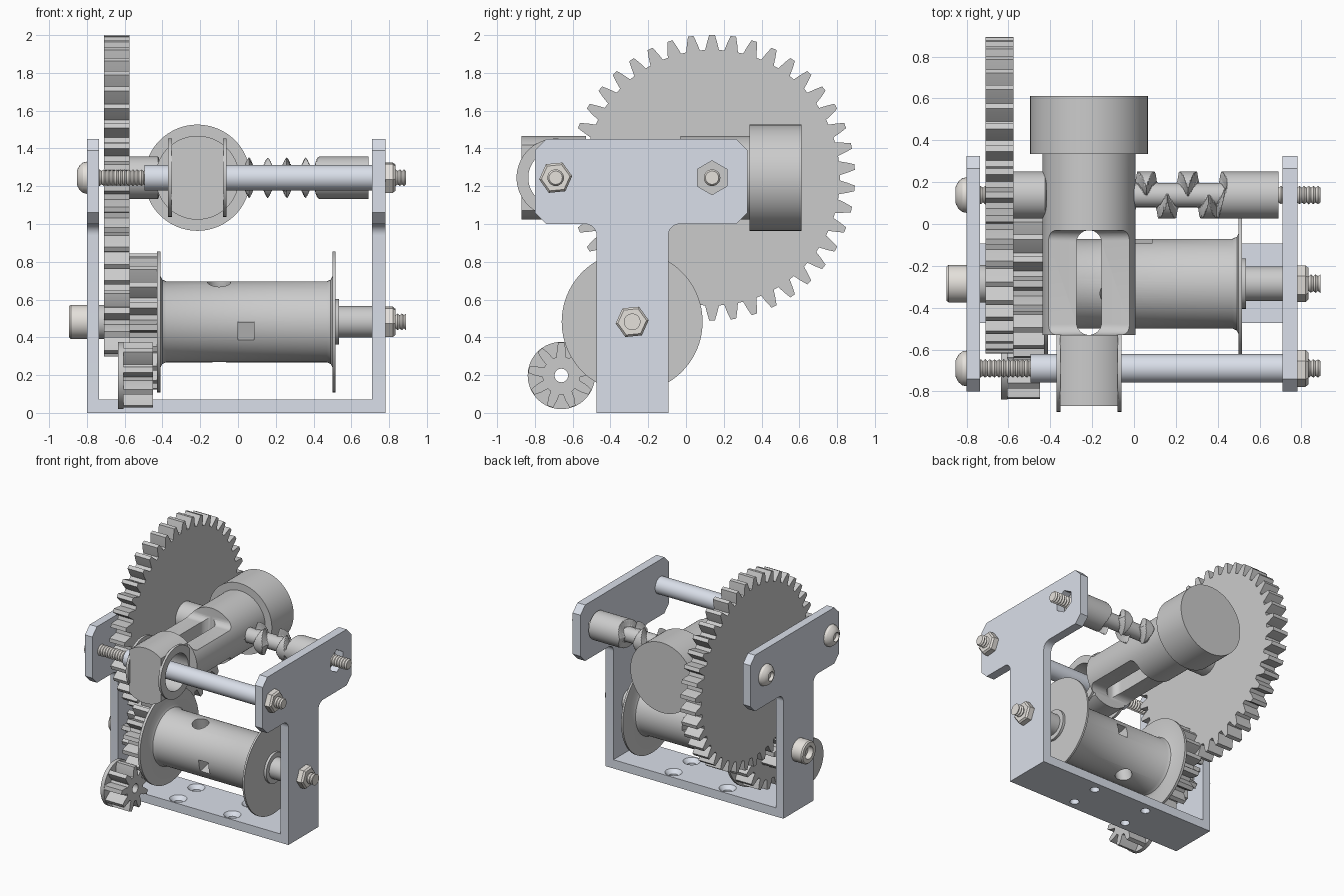
import bpy, bmesh, math
from math import sin, cos, pi, radians
from mathutils import Matrix

if "Cube" in bpy.data.objects:
    bpy.data.objects.remove(bpy.data.objects["Cube"])

def material(name, c):
    m = bpy.data.materials.new(name)
    m.diffuse_color = (*c, 1)
    m.use_nodes = True
    m.node_tree.nodes["Principled BSDF"].inputs["Base Color"].default_value = m.diffuse_color
    return m

STEEL = material("pale_steel", (0.70, 0.74, 0.82))
BOLT = material("bolt_metal", (0.78, 0.75, 0.71))

def finish(name, bm, mat=None):
    bmesh.ops.recalc_face_normals(bm, faces=bm.faces)
    me = bpy.data.meshes.new(name)
    bm.to_mesh(me)
    bm.free()
    ob = bpy.data.objects.new(name, me)
    bpy.context.collection.objects.link(ob)
    if mat:
        me.materials.append(mat)
    return ob

def orient(axis, a, u, v):
    return {'x': (a, u, v), 'y': (u, a, v), 'z': (u, v, a)}[axis]

def skin(name, rings, closed=False, mat=None):
    bm = bmesh.new()
    vs = [[bm.verts.new(p) for p in r] for r in rings]
    n = len(vs[0])
    pairs = list(zip(vs, vs[1:])) + ([(vs[-1], vs[0])] if closed else [])
    for a, b in pairs:
        for i in range(n):
            j = (i + 1) % n
            bm.faces.new((a[i], a[j], b[j], b[i]))
    if not closed:
        bm.faces.new(vs[0])
        bm.faces.new(vs[-1])
    return finish(name, bm, mat)

def lathe(name, prof, c, axis='x', seg=64, closed=False, mat=None, turn=0):
    """prof: (position along axis, radius); c: centre in the other two axes"""
    ang = [2 * pi * i / seg + turn for i in range(seg)]
    return skin(name, [[orient(axis, a, c[0] + r * cos(t), c[1] + r * sin(t)) for t in ang]
                       for a, r in prof], closed, mat)

def prism(name, pts, a0, a1, axis='x', mat=None):
    return skin(name, [[orient(axis, a, *p) for p in pts] for a in (a0, a1)], False, mat)

def box(name, x, y, z, mat=None):
    return prism(name, [(y[0], z[0]), (y[1], z[0]), (y[1], z[1]), (y[0], z[1])], *x, mat=mat)

def arc(cx, cy, r, d0, d1, n=8):
    return [(cx + r * cos(radians(d0 + (d1 - d0) * i / n)),
             cy + r * sin(radians(d0 + (d1 - d0) * i / n))) for i in range(n + 1)]

def cut(ob, *cutters):
    for c in cutters:
        m = ob.modifiers.new("cut", 'BOOLEAN')
        m.operation, m.solver, m.object = 'DIFFERENCE', 'EXACT', c
        bpy.context.view_layer.objects.active = ob
        bpy.ops.object.modifier_apply(modifier=m.name)
        bpy.data.objects.remove(c)

def gear(name, n, tip, root, c, x0, x1, phase=90, bore=0):
    pts, p = [], 2 * pi / n
    mid = (tip + root) / 2
    for i in range(n):
        t = radians(phase) + i * p
        for r, f in ((root, -.36), (mid, -.25), (tip, -.13), (tip, .13), (mid, .25), (root, .36)):
            pts.append((c[0] + r * cos(t + f * p), c[1] + r * sin(t + f * p)))
    g = prism(name, pts, x0, x1)
    if bore:
        cut(g, lathe("bore", [(x0 - .1, bore), (x1 + .1, bore)], c, seg=32))
    return g

def threaded(name, x0, x1, r, c):
    n = int((x1 - x0) / .011)
    lathe(name, [(x0 + (x1 - x0) * i / n, r if i % 2 else r * .8) for i in range(n + 1)],
          c, seg=24, mat=BOLT)

FRONT, REAR, DRUM, MOTOR = (-.69, 1.245), (.138, 1.245), (-.285, .482), (-.66, .198)

# frame: two T-shaped side plates and a base with countersunk holes
outline = ([(-.474, 0), (-.093, 0)] + arc(-.033, .94, .06, 180, 90)
           + [(.265, 1.0), (.325, 1.06), (.325, 1.39), (.265, 1.45),
              (-.74, 1.45), (-.80, 1.39), (-.80, 1.06), (-.74, 1.0)]
           + arc(-.534, .94, .06, 90, 0))
prism("left_side_plate", outline, -.80, -.735, mat=STEEL)
right = prism("right_side_plate", outline, .71, .78, mat=STEEL)
cut(right, lathe("hex_hole", [(.6, .09), (.9, .09)], REAR, seg=6, turn=pi / 6))
base = box("base_plate", (-.735, .71), (-.474, -.093), (0, .07), STEEL)
for x in (-.25, .23):
    for y in (-.40, -.17):
        cut(base, lathe("screw_hole", [(-.1, .034), (.04, .034), (.071, .065), (.1, .065)],
                        (x, y), 'z', 32))

# bolts, nuts and sleeve
for nm, c in (("front", FRONT), ("rear", REAR)):
    lathe(nm + "_bolt_head", [(-.80, .085), (-.82, .081), (-.838, .066), (-.85, .045),
                              (-.853, .036), (-.825, .036)], c, seg=32, mat=BOLT)
    threaded(nm + "_bolt", -.81, .89, .044, c)
lathe("drum_bolt_head", [(-.80, .09), (-.885, .09), (-.895, .082), (-.895, .05), (-.85, .05)],
      DRUM, seg=40, mat=BOLT)
threaded("drum_bolt_end", .70, .89, .044, DRUM)
for nm, c in (("front", FRONT), ("drum", DRUM)):
    lathe(nm + "_nut", [(.78, .088), (.82, .088), (.833, .076)], c, seg=6, mat=BOLT, turn=.1)
lathe("front_sleeve", [(-.495, .068), (.71, .068), (.71, .046), (-.495, .046)], FRONT,
      seg=40, closed=True, mat=STEEL)

# gears
gear("large_gear", 42, .757, .677, REAR, -.71, -.575)
gear("drum_pinion", 9, .185, .112, DRUM, -.71, -.575, phase=81)
gear("drum_gear", 19, .362, .284, DRUM, -.575, -.43)
gear("motor_pinion", 9, .176, .10, MOTOR, -.605, -.45, bore=.036)
lathe("motor_pinion_flange", [(-.635, .178), (-.605, .178), (-.605, .036), (-.635, .036)],
      MOTOR, closed=True)
lathe("drum_left_spacer", [(-.735, .09), (-.71, .09)], DRUM)

# drum with crossing round and square holes
drum = lathe("drum", [(-.43, .373), (-.41, .373), (-.41, .242), (-.401, .224), (-.38, .214),
                      (.47, .214), (.491, .224), (.50, .242), (.50, .373), (.515, .373),
                      (.515, .12), (.535, .12)], DRUM, seg=96)
tilt = Matrix.Translation((0, *DRUM)) @ Matrix.Rotation(radians(13), 4, 'X')
for c in (lathe("round_hole", [(-.35, .062), (.35, .062)], (-.10, 0), 'z', 40),
          box("square_hole", (0, .085), (-.35, .35), (-.05, .05))):
    c.data.transform(tilt)
    cut(drum, c)
lathe("drum_right_spacer", [(.535, .083), (.71, .083)], DRUM)

# cross-cut lead screw: two opposite helical grooves in a cylinder
def screw_radius(x, t):
    depth = 0
    for s in (1, -1):
        u = (x - .158) / .2 + s * t / (2 * pi)
        d = abs(u - round(u)) * .2
        depth = max(depth, min(1, max(0, (.056 - d) / .008)))
    ends = min(1, max(0, (min(x + .42, .43 + .03 * cos(t) - x)) / .008))
    return .112 - .054 * depth * ends

SEG = 72
xs = [-.575] + [-.43 + .0055 * i for i in range(166)] + [.69]
skin("cross_cut_screw", [[(x, REAR[0] + screw_radius(x, t) * cos(t), REAR[1] + screw_radius(x, t) * sin(t))
                          for t in (2 * pi * i / SEG for i in range(SEG))] for x in xs])

# line guide carriage
CX, CZ = -.215, 1.245
guide = lathe("line_guide", [(-.87, .222), (.335, .222), (.335, .281), (.612, .281)],
              (CX, CZ), 'y', 96)
for s in (-1, 1):
    # flat cheeks at the front, scooped neck above and below
    a, b = sorted((CX + s * .138, CX + s * .4))
    cut(guide, box("cheek", (a, b), (-1, -.53), (.9, 1.6)))
    scoop = [(-.53, .4)] + arc(-.48, .16, .05, 180, 270) + arc(-.08, .16, .05, 270, 360) + [(-.03, .4)]
    cut(guide, prism("neck_cut", [(y, CZ + s * z) for y, z in scoop], -.6, .2))
cut(guide,
    prism("slot", arc(CX, -.09, .06, 0, 180, 16) + arc(CX, -.47, .06, 180, 360, 16), .8, 1.7, 'z'),
    lathe("rod_eye", [(-.6, .145), (.2, .145)], FRONT))
for nm, x in (("left", CX - .155), ("right", CX + .135)):
    lathe(nm + "_guide_ring", [(x, .207), (x + .02, .207), (x + .02, .145), (x, .145)],
          FRONT, closed=True)

# smooth shading with sharp edges
for o in bpy.data.objects:
    o.select_set(True)
    bpy.context.view_layer.objects.active = o
bpy.ops.object.shade_smooth_by_angle(angle=radians(28))
